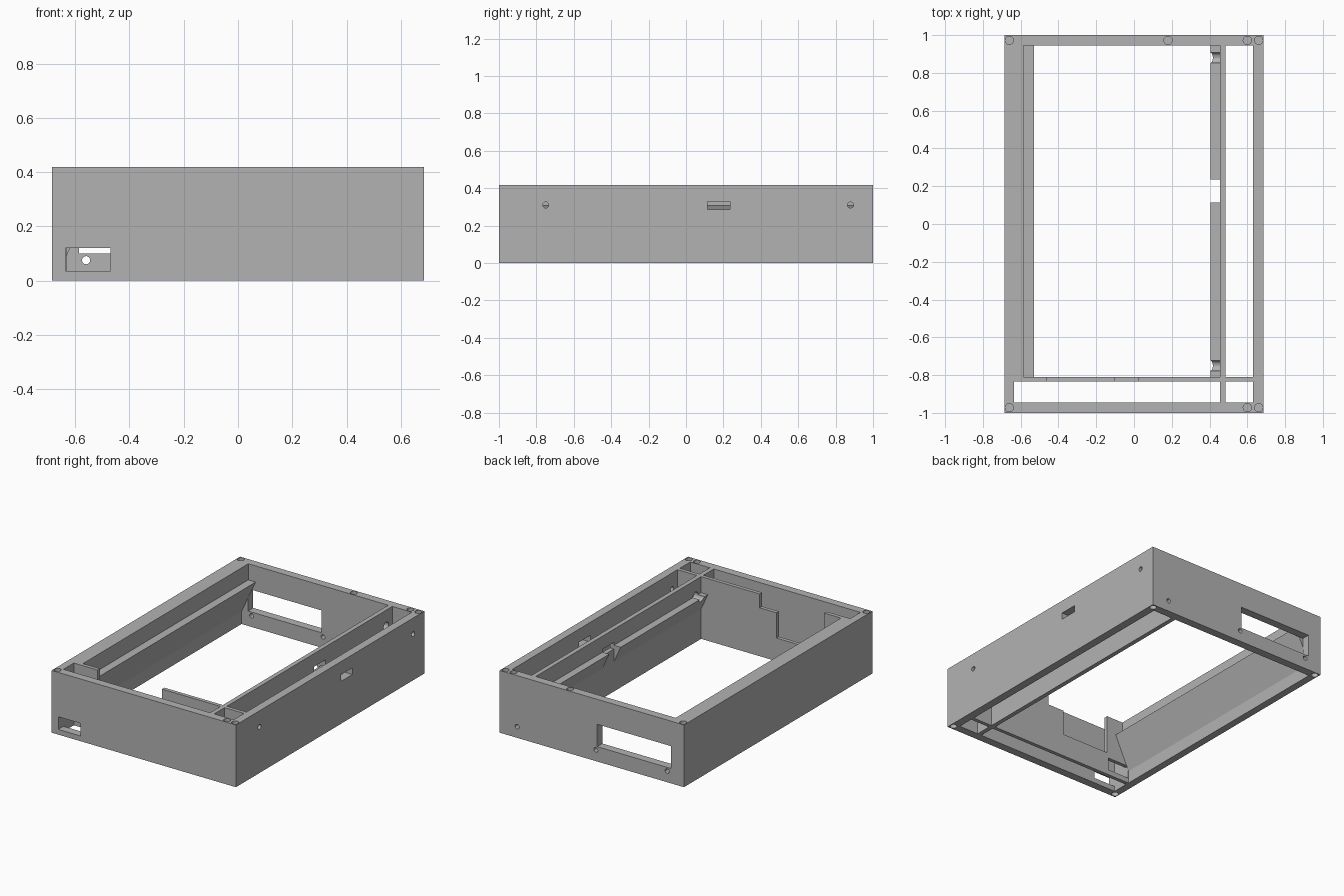
import bpy, bmesh, math
from mathutils import Matrix, Vector

cube = bpy.data.objects.get("Cube")
if cube:
    bpy.data.objects.remove(cube, do_unlink=True)

GREY = (0.45, 0.45, 0.45, 1.0)
mat = bpy.data.materials.new("plain_grey")
mat.use_nodes = True
mat.diffuse_color = GREY
mat.node_tree.nodes["Principled BSDF"].inputs["Base Color"].default_value = GREY

# Main dimensions
W, L, H = 0.685, 1.0, 0.418          # half width, half length, height
T = 0.055                            # outer wall thickness
PART_Y = (-0.835, -0.81)             # cross partition
DIV_X = (0.455, 0.485)               # long divider
BACK = L - T


def add_box(bm, x, y, z):
    size = Vector((x[1] - x[0], y[1] - y[0], z[1] - z[0]))
    mid = Vector((sum(x) / 2, sum(y) / 2, sum(z) / 2))
    bmesh.ops.create_cube(bm, size=1, matrix=Matrix.Translation(mid) @ Matrix.Diagonal(size.to_4d()))


def add_rod(bm, centre, axis, radius, length):
    turn = Vector((0, 0, 1)).rotation_difference(Vector(axis)).to_matrix().to_4x4()
    bmesh.ops.create_cone(bm, cap_ends=True, segments=24, radius1=radius, radius2=radius,
                          depth=length, matrix=Matrix.Translation(centre) @ turn)


def add_prism(bm, outline, y):
    """Extrude an xz outline along y."""
    face = bm.faces.new([bm.verts.new((px, y[0], pz)) for px, pz in outline])
    moved = bmesh.ops.extrude_face_region(bm, geom=[face])["geom"]
    verts = [v for v in moved if isinstance(v, bmesh.types.BMVert)]
    bmesh.ops.translate(bm, verts=verts, vec=(0, y[1] - y[0], 0))
    bmesh.ops.recalc_face_normals(bm, faces=bm.faces)


def make(name, bm):
    mesh = bpy.data.meshes.new(name)
    bm.to_mesh(mesh)
    bm.free()
    mesh.materials.append(mat)
    obj = bpy.data.objects.new(name, mesh)
    bpy.context.scene.collection.objects.link(obj)
    return obj


def cut(obj, bm):
    cutter = make("cutter", bm)
    cutter.hide_render = True
    mod = obj.modifiers.new("cut", "BOOLEAN")
    mod.operation, mod.solver, mod.object = "DIFFERENCE", "EXACT", cutter
    bpy.context.view_layer.update()
    graph = bpy.context.evaluated_depsgraph_get()
    mesh = bpy.data.meshes.new_from_object(obj.evaluated_get(graph))
    obj.modifiers.clear()
    obj.data = mesh
    bpy.data.objects.remove(cutter, do_unlink=True)


port_x, port_z = (-0.635, -0.47), (0.035, 0.12)
slot_y, slot_z = (0.115, 0.235), (0.285, 0.33)
side_holes = (-0.75, 0.88)

# Outer frame: open top and bottom
bm = bmesh.new()
add_box(bm, (-W, W), (-L, L), (0, H))
frame = make("outer_frame", bm)
bm = bmesh.new()
add_box(bm, (-W + T - 0.005, W - T), (-BACK, BACK), (-0.1, H + 0.1))
cut(frame, bm)

# Frame openings and screw holes
bm = bmesh.new()
add_box(bm, (-0.587, -0.04), (BACK - 0.02, L + 0.05), (0.10, 0.25))
add_box(bm, port_x, (-L - 0.05, -BACK + 0.02), port_z)
add_box(bm, (W - T - 0.02, W + 0.05), slot_y, slot_z)
for x in (-0.56, -0.03, 0.555):
    add_rod(bm, (x, L - T / 2, 0.075), (0, 1, 0), 0.015, 0.12)
for y in side_holes:
    add_rod(bm, (W - T / 2, y, 0.31), (1, 0, 0), 0.016, 0.12)
for x, sides in ((-0.66, (-1, 1)), (0.18, (1,)), (0.6, (-1, 1)), (0.66, (-1, 1))):
    for s in sides:
        add_rod(bm, (x, s * 0.972, H), (0, 0, 1), 0.022, 0.16)
        if abs(x) == 0.66:
            add_rod(bm, (x, s * 0.972, 0), (0, 0, 1), 0.022, 0.12)
cut(frame, bm)

# Stepped cross partition with the port opening
bm = bmesh.new()
add_prism(bm, [(-0.635, 0), (0.63, 0), (0.63, H), (0.02, H), (0.02, 0.325), (-0.105, 0.325),
               (-0.105, 0.155), (-0.46, 0.155), (-0.46, H), (-0.635, H)], PART_Y)
partition = make("cross_partition", bm)
bm = bmesh.new()
add_box(bm, (port_x[0] + 0.003, port_x[1]), (-0.9, -0.75), port_z)
cut(partition, bm)

# Long divider
bm = bmesh.new()
add_box(bm, DIV_X, (-BACK, BACK), (0, H))
divider = make("long_divider", bm)

# Right ledge, hanging off the divider
bm = bmesh.new()
add_prism(bm, [(0.405, 0.31), (DIV_X[0], 0.31), (DIV_X[0], 0.2)], (PART_Y[1], BACK))
right_ledge = make("right_ledge", bm)

# Slot and rod passages through divider and ledge
for part, z in ((divider, slot_z), (right_ledge, (0.1, 0.35))):
    bm = bmesh.new()
    add_box(bm, (0.35, 0.55), slot_y, z)
    for y in side_holes:
        add_rod(bm, (0.45, y, 0.31), (1, 0, 0), 0.027, 0.2)
    cut(part, bm)

# Left ledge: thick upper wall, step and sloping underside
bm = bmesh.new()
add_prism(bm, [(-0.635, H), (-0.635, 0.085), (-0.53, 0.31), (-0.585, 0.31), (-0.585, H)],
          (PART_Y[1], BACK))
make("left_ledge", bm)
